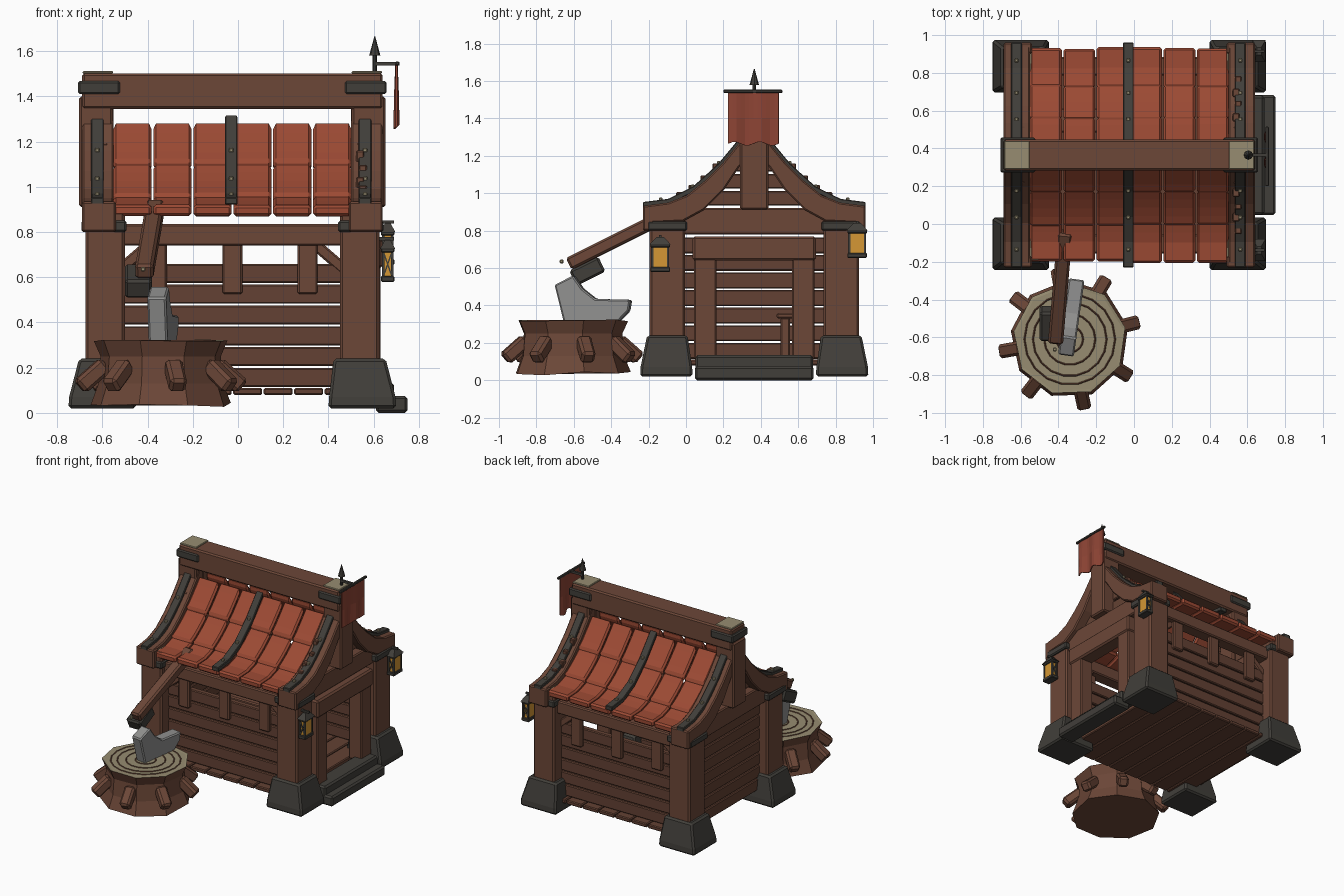
import bpy, bmesh, math, random
from mathutils import Vector

random.seed(4)
if "Cube" in bpy.data.objects:
    bpy.data.objects.remove(bpy.data.objects["Cube"])
XC, YC = -0.025, 0.365  # house centre


def material(name, *rgb):
    m = bpy.data.materials.new(name)
    m.use_nodes = True
    m.diffuse_color = (*rgb, 1)
    m.node_tree.nodes["Principled BSDF"].inputs["Base Color"].default_value = (*rgb, 1)
    return m


WOOD = material("brown wood", 0.150, 0.063, 0.039)
PLANK = material("plank wood", 0.125, 0.053, 0.033)
TILE = material("red clay", 0.33, 0.068, 0.034)
CLOTH = material("red cloth", 0.27, 0.058, 0.035)
STONE = material("dark stone", 0.053, 0.049, 0.042)
CREAM = material("cut wood", 0.31, 0.265, 0.165)
STEEL = material("grey steel", 0.28, 0.28, 0.275)
GLOW = material("amber glass", 0.66, 0.31, 0.035)


def finish(name, bm, mat, bevel=0.0):
    bmesh.ops.recalc_face_normals(bm, faces=bm.faces)
    me = bpy.data.meshes.new(name)
    bm.to_mesh(me)
    bm.free()
    me.materials.append(mat)
    ob = bpy.data.objects.new(name, me)
    bpy.context.collection.objects.link(ob)
    if bevel:
        mod = ob.modifiers.new("bevel", 'BEVEL')
        mod.width, mod.segments, mod.limit_method = bevel, 1, 'ANGLE'
    return ob


def loft(name, rings, mat, bevel=0.0):
    """Closed solid through rings of equal point count."""
    bm = bmesh.new()
    vs = [[bm.verts.new(p) for p in r] for r in rings]
    n = len(vs[0])
    for a, b in zip(vs, vs[1:]):
        for i in range(n):
            bm.faces.new((a[i], a[(i + 1) % n], b[(i + 1) % n], b[i]))
    bm.faces.new(vs[0][::-1])
    bm.faces.new(vs[-1])
    return finish(name, bm, mat, bevel)


def prism(name, pts, x0, x1, mat, bevel=0.0):
    return loft(name, [[(x, y, z) for y, z in pts] for x in (x0, x1)], mat, bevel)


def square(x, y, z, hx, hy):
    return [(x + i * hx, y + j * hy, z) for i, j in ((-1, -1), (1, -1), (1, 1), (-1, 1))]


def box(name, x, y, z0, z1, sx, sy, mat, bevel=0.008):
    return loft(name, [square(x, y, z, sx / 2, sy / 2) for z in (z0, z1)], mat, bevel)


def beam(name, p, q, w, h, mat, bevel=0.008):
    p, q = Vector(p), Vector(q)
    ob = box(name, 0, 0, 0, (q - p).length, w, h, mat, bevel)
    ob.location = p
    ob.rotation_euler = (q - p).to_track_quat('Z', 'Y').to_euler()
    return ob


# Roof sweep: height as a function of distance from the ridge
SWEEP = [(0, 1.38), (0.08, 1.27), (0.17, 1.16), (0.26, 1.07), (0.36, 0.99), (0.46, 0.95), (0.62, 0.93)]


def roof_z(u):
    for (a, za), (b, zb) in zip(SWEEP, SWEEP[1:]):
        if u <= b:
            return za + (zb - za) * (u - a) / (b - a)
    return SWEEP[-1][1]


def roof_slab(name, side, u0, u1, x0, x1, top, bottom, mat, bevel, lift=0.0):
    us = [u0 + (u1 - u0) * i / 4 for i in range(5)]
    up = [(YC + side * u, roof_z(u) + top + lift * i / 4) for i, u in enumerate(us)]
    low = [(YC + side * u, roof_z(u) + bottom + lift * i / 4) for i, u in enumerate(us)]
    return prism(name, up + low[::-1], x0, x1, mat, bevel)


# Corner posts, stone feet and bands
for sx in (-1, 1):
    for sy in (-1, 1):
        x, y = XC + sx * 0.563, YC + sy * 0.465
        fx, fy = XC + sx * 0.575, YC + sy * 0.47
        loft("stone_foot", [square(fx, fy, 0.02, 0.15, 0.14), square(fx, fy, 0.07, 0.147, 0.138),
                            square(x, y, 0.24, 0.115, 0.108)], STONE, 0.012)
        box("corner_post", x, y, 0.2, 0.91, 0.175, 0.19, WOOD, 0.012)
        box("post_top", x, y, 0.905, 0.918, 0.165, 0.18, CREAM, 0)
        box("post_band", x + sx * 0.005, y, 0.8, 0.85, 0.2, 0.21, STONE)
        box("rafter_foot", XC + sx * 0.59, YC + sy * 0.565, 0.8, 0.935, 0.15, 0.06, WOOD)

# Floor boards
for i in range(8):
    box("floor_board", XC + (i - 3.5) * 0.135, YC, 0.08, 0.11, 0.128, 1.04, PLANK, 0.006)

# Front and back walls with hanging boards, eave beams and braces
for sy in (-1, 1):
    y = YC + sy * 0.45
    for i in range(6):
        z = 0.115 + i * 0.092
        box("wall_plank", XC, y, z, z + 0.084, 1.0, 0.045, PLANK, 0.006)
    box("eave_beam", XC, YC + sy * 0.47, 0.74, 0.835, 1.0, 0.1, WOOD)
    for x in (-0.333, 0, 0.333):
        box("hanging_board", XC + x, YC + sy * 0.485, 0.525, 0.75, 0.088, 0.035, WOOD)
    for sx in (-1, 1):
        beam("corner_brace", (XC + sx * 0.5, y, 0.63), (XC + sx * 0.36, y, 0.75), 0.05, 0.05, WOOD)

# Side walls and gables
for sx in (-1, 1):
    for i in range(7):
        z = 0.115 + i * 0.094
        spans = [(0, 0.78)] if sx < 0 else [(-0.33, 0.12), (0.33, 0.12)]
        for c, w in spans:
            box("side_plank", XC + sx * 0.56, YC + c, z, z + 0.085, 0.045, w, PLANK, 0.006)
    box("cross_beam", XC + sx * 0.575, YC, 0.78, 0.92, 0.11, 0.76, WOOD)
    for i, w in enumerate((0.58, 0.42, 0.3)):
        z = 0.935 + i * 0.09
        box("gable_plank", XC + sx * 0.57, YC, z, z + 0.078, 0.04, w, PLANK, 0.006)
    box("king_post", XC + sx * 0.603, YC, 0.91, 1.4, 0.15, 0.15, WOOD, 0.01)
    x0, x1 = XC + sx * 0.525, XC + sx * 0.665
    inner = [(0.59, 0.84), (0.38, 0.85), (0.27, 0.91), (0.16, 1.02), (0.08, 1.14), (0, 1.22)]
    for s in (-1, 1):
        outline = [(u, roof_z(u)) for u, _ in SWEEP[:-1]] + [(0.59, 0.933)] + inner
        prism("curved_rafter", [(YC + s * u, z) for u, z in outline], x0, x1, WOOD, 0.008)

# Doorway, steps and bench
for s in (-1, 1):
    box("door_jamb", XC + 0.6, YC + s * 0.262, 0.11, 0.66, 0.11, 0.12, WOOD)
box("door_lintel", XC + 0.605, YC, 0.64, 0.77, 0.12, 0.66, WOOD, 0.012)
box("upper_step", 0.625, YC, 0.05, 0.135, 0.13, 0.63, STONE, 0.012)
box("lower_step", 0.68, YC, 0.0, 0.075, 0.14, 0.635, STONE, 0.012)
box("bench_seat", -0.28, 0.55, 0.33, 0.36, 0.3, 0.13, WOOD)
for x in (-0.4, -0.16):
    box("bench_leg", x, 0.53, 0.1, 0.335, 0.04, 0.05, WOOD)

# Roof tiles, straps, rivets and shingle pegs
COLS = [-0.53 + i * 0.1767 for i in range(7)]
ROWS = [(0.04, 0.2), (0.19, 0.37), (0.355, 0.567)]


def rivet(x, y, z):
    box("rivet", x, y, z, z + 0.02, 0.02, 0.02, CREAM, 0.004)


for s in (-1, 1):
    for u0, u1 in ROWS:
        for a, b in zip(COLS, COLS[1:]):
            j = random.uniform(-0.006, 0.006)
            roof_slab("roof_tile", s, u0, u1 + j, XC + a + 0.004, XC + b - 0.004,
                      -0.035, -0.085, TILE, 0.012, 0.018)
    for x in (-0.597, -0.005, 0.587):
        roof_slab("roof_strap", s, 0.06, 0.595, XC + x - 0.028, XC + x + 0.028, 0.02, -0.012, STONE, 0.004)
        for u in (0.19, 0.33, 0.5):
            rivet(XC + x, YC + s * u, roof_z(u) + 0.012)
    for i in range(4):
        u = 0.2 + i * 0.065
        box("shingle_peg", 0.54 + 0.012 * (i % 2), YC + s * u, roof_z(u) - 0.02, roof_z(u) + 0.03,
            0.035, 0.045, WOOD, 0.005)

# Ridge beam
box("ridge_beam", XC, YC, 1.345, 1.502, 1.33, 0.165, WOOD, 0.01)
for sx in (-1, 1):
    box("ridge_band", XC + sx * 0.59, YC, 1.41, 1.468, 0.185, 0.185, STONE)
    box("ridge_cap", XC + sx * 0.595, YC, 1.5, 1.512, 0.135, 0.15, CREAM, 0.004)


def cylinder(name, x, y, z0, z1, r0, r1, mat, n=8):
    rings = [[(x + r * math.cos(i * math.tau / n), y + r * math.sin(i * math.tau / n), z)
              for i in range(n)] for z, r in ((z0, r0), (z1, r1))]
    return loft(name, rings, mat)


# Banner on a spiked pole
cylinder("banner_pole", 0.605, YC, 1.5, 1.59, 0.009, 0.009, STONE)
cylinder("pole_spike", 0.605, YC, 1.58, 1.665, 0.025, 0.002, STONE)
beam("banner_arm", (0.6, YC, 1.545), (0.715, YC, 1.545), 0.016, 0.016, STONE, 0)
beam("banner_bar", (0.705, 0.2, 1.545), (0.705, 0.515, 1.545), 0.018, 0.018, STONE, 0.004)
bm = bmesh.new()
cols = []
for i in range(13):
    y = 0.225 + i * 0.0225
    wave = math.sin(i * 1.05)
    cols.append([bm.verts.new((0.705 + wave * a, y, z)) for a, z in
                 ((0.002, 1.54), (0.008, 1.4), (0.011, 1.265 + 0.01 * wave))])
for a, b in zip(cols, cols[1:]):
    for k in range(2):
        bm.faces.new((a[k], b[k], b[k + 1], a[k + 1]))
banner = finish("banner_cloth", bm, CLOTH)
banner.modifiers.new("thickness", 'SOLIDIFY').thickness = 0.008

# Lanterns
for y, z in ((-0.138, 0.58), (0.915, 0.655)):
    x = 0.662
    box("lantern_glass", x, y, z + 0.015, z + 0.14, 0.042, 0.078, GLOW, 0)
    box("lantern_base", x, y, z, z + 0.025, 0.06, 0.105, STONE, 0.004)
    box("lantern_rim", x, y, z + 0.13, z + 0.148, 0.06, 0.105, STONE, 0.004)
    loft("lantern_roof", [square(x, y, z + 0.145, 0.034, 0.058), square(x, y, z + 0.185, 0.012, 0.02)], STONE)
    beam("lantern_hook", (0.62, y, z + 0.19), (0.69, y, z + 0.19), 0.014, 0.014, STONE, 0)
    for sy in (-1, 1):
        for sx in (-1, 1):
            box("lantern_bar", x + sx * 0.02, y + sy * 0.042, z, z + 0.14, 0.012, 0.012, STONE, 0)
            beam("lantern_cross", (x - sx * 0.02, y + sy * 0.041, z + 0.02),
                 (x + sx * 0.02, y + sy * 0.041, z + 0.135), 0.006, 0.006, STONE, 0)

# Chopping stump with roots and growth rings
SX, SY, N = -0.34, -0.61, 9
rings = []
for z, r, jit in ((0.035, 0.315, 0.012), (0.13, 0.28, 0), (0.25, 0.27, 0), (0.32, 0.3, 0.006), (0.318, 0.285, 0)):
    rings.append([(SX + r * math.cos((i + 0.3) * math.tau / N), SY + r * math.sin((i + 0.3) * math.tau / N),
                   z + random.uniform(-jit, jit)) for i in range(N)])
stump = loft("stump", rings, WOOD)
stump.data.materials.append(CREAM)
for f in stump.data.polygons:
    if f.normal.z > 0.9 and f.center.z > 0.3:
        f.material_index = 1
for r in (0.07, 0.135, 0.195, 0.24):
    bpy.ops.mesh.primitive_torus_add(location=(SX, SY, 0.318), major_radius=r, minor_radius=0.0045,
                                     major_segments=18, minor_segments=4)
    ring = bpy.context.object
    ring.name = "growth_ring"
    ring.data.materials.append(WOOD)
for deg in (59, 14, -32, -78, -128, -170, 143, 100):
    c, s = math.cos(math.radians(deg)), math.sin(math.radians(deg))
    beam("stump_root", (SX + 0.25 * c, SY + 0.25 * s, 0.215), (SX + 0.365 * c, SY + 0.365 * s, 0.115),
         0.075, 0.075, WOOD, 0.014)

# Axe: blade in the stump, collar and handle leaning on the eave
blade = prism("axe_blade", [(-0.22, 0.51), (-0.12, 0.56), (-0.07, 0.49), (0.0, 0.435), (0.19, 0.43),
                            (0.18, 0.37), (0.12, 0.31), (-0.17, 0.31)], -0.042, 0.042, STEEL, 0.008)
blade.location = (-0.33, -0.48, 0)
blade.rotation_euler.z = math.radians(-8)
beam("axe_collar", (-0.44, -0.605, 0.545), (-0.44, -0.45, 0.622), 0.12, 0.09, STONE, 0.012)
beam("axe_handle", (-0.415, -0.625, 0.622), (-0.365, -0.04, 0.915), 0.08, 0.07, WOOD, 0.012)
rivet(-0.42, -0.665, 0.625)
